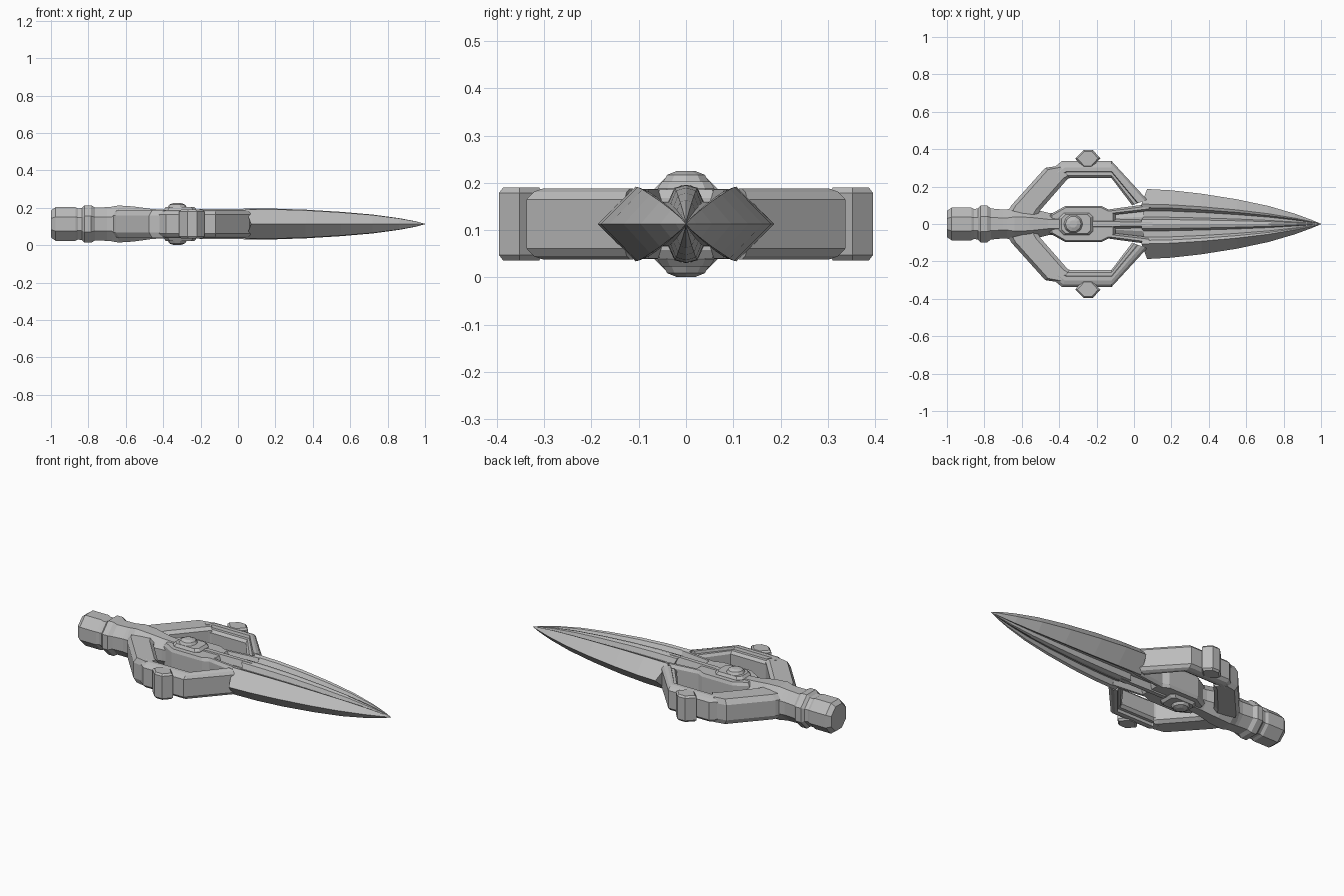
import bpy, bmesh, math

cube = bpy.data.objects.get("Cube")
if cube:
    bpy.data.objects.remove(cube, do_unlink=True)

ZC = 0.113  # height of the symmetry plane
steel = bpy.data.materials.new("grey steel")
steel.use_nodes = True
GREY = (0.5, 0.5, 0.5, 1)
steel.diffuse_color = GREY
steel.node_tree.nodes["Principled BSDF"].inputs["Base Color"].default_value = GREY


def loft(name, rings, mirror=False):
    """Skin a row of closed sections, capping both ends."""
    bm = bmesh.new()
    rows = [[bm.verts.new((x, y, z + ZC)) for x, y, z in ring] for ring in rings]
    n = len(rows[0])
    for a, b in zip(rows, rows[1:]):
        for i in range(n):
            j = (i + 1) % n
            bm.faces.new((a[i], a[j], b[j], b[i]))
    bm.faces.new(rows[0])
    bm.faces.new(rows[-1])
    if mirror:
        copy = bmesh.ops.duplicate(bm, geom=bm.verts[:] + bm.edges[:] + bm.faces[:])
        for v in copy["geom"]:
            if isinstance(v, bmesh.types.BMVert):
                v.co.y = -v.co.y
    bmesh.ops.recalc_face_normals(bm, faces=bm.faces)
    mesh = bpy.data.meshes.new(name)
    bm.to_mesh(mesh)
    bm.free()
    mesh.materials.append(steel)
    obj = bpy.data.objects.new(name, mesh)
    bpy.context.collection.objects.link(obj)
    return obj


def octagon(x, hy, hz, cut=0.42):
    """Eight-sided section across the long axis."""
    c = cut
    return [(x, sy * hy, sz * hz) for sy, sz in
            ((1, c), (c, 1), (-c, 1), (-1, c), (-1, -c), (-c, -1), (c, -1), (1, -c))]


def arm(name, pairs, section):
    """Sweep a section between outer and inner plan outlines, on both sides."""
    full = section + [(t, -h) for t, h in reversed(section)]
    rings = [[(o[0] + (i[0] - o[0]) * t, o[1] + (i[1] - o[1]) * t, h) for t, h in full]
             for o, i in pairs]
    return loft(name, rings, mirror=True)


def prism(name, outline, layers, mirror=False):
    """Stack scaled copies of a plan outline; layers are (scale, z)."""
    cx = sum(p[0] for p in outline) / len(outline)
    cy = sum(p[1] for p in outline) / len(outline)
    return loft(name, [[(cx + (x - cx) * s, cy + (y - cy) * s, z) for x, y in outline]
                       for s, z in layers], mirror)


# Handle with pommel and collar
loft("handle", [octagon(*s) for s in (
    (-1, .07, .072), (-.975, .087, .09), (-.87, .087, .09), (-.855, .08, .083),
    (-.835, .083, .086), (-.82, .098, .1), (-.785, .098, .1), (-.765, .083, .088),
    (-.7, .077, .09), (-.66, .08, .093))])

# Neck running into the hub
loft("neck", [octagon(*s) for s in (
    (-.7, .07, .088), (-.64, .09, .099), (-.56, .085, .094), (-.46, .06, .08),
    (-.38, .055, .076), (-.2, .055, .07))])

# Hub plate, socket and domed rivets
half = [(-.45, .05), (-.37, .095), (-.17, .095), (-.1, .06)]
prism("hub_plate", half + [(x, -y) for x, y in reversed(half)],
      ((.93, -.073), (1, -.055), (1, .055), (.93, .073)))
square = [(-.4, .035), (-.375, .06), (-.24, .06), (-.22, .04)]
prism("hub_socket", square + [(x, -y) for x, y in reversed(square)],
      ((.85, -.09), (1, -.075), (1, .075), (.85, .09)))
circle = [(-.325 + .052 * math.cos(a * math.pi / 5), .052 * math.sin(a * math.pi / 5))
          for a in range(10)]
prism("hub_rivets", circle, ((.4, -.112), (.8, -.104), (1, -.088),
                             (1, .088), (.8, .104), (.4, .112)))

# Side guards: broad rear arms and stepped front arms
arm("rear_guard", (((-.67, .075), (-.52, .04)), ((-.655, .1), (-.5, .075)),
                   ((-.475, .3), (-.36, .235)), ((-.4, .312), (-.345, .25))),
    [(0, .045), (.14, .074), (.85, .074), (1, .058)])
arm("front_guard", (((-.43, .3), (-.37, .235)), ((-.385, .337), (-.345, .245)),
                    ((-.12, .337), (-.12, .245)), ((.07, .13), (-.01, .1))),
    [(0, .052), (.16, .068), (.38, .075), (.6, .075), (.65, .06), (.85, .06), (1, .045)])

# Hexagonal knobs on the guards
prism("guard_knob", [(-.315, .35), (-.27, .395), (-.22, .395),
                     (-.18, .352), (-.225, .302), (-.27, .302)],
      ((.82, -.077), (1, -.066), (1, .066), (.82, .077)), mirror=True)


# Blade with ridged wings, twin grooves and a middle rib
def blade_section(x, w, h, back=0):
    top = [(1, 0), (.57, 1), (.47, .92), (.38, .6), (.2, .6), (.13, .97), (0, 1.05)]
    top = top + [(-y, z) for y, z in reversed(top[:-1])]
    ring = top + [(y, -z) for y, z in reversed(top[1:-1])]
    return [(x - back * abs(z), y * w, z * h) for y, z in ring]


loft("blade", [blade_section(*s) for s in (
    (.07, .187, .079, .03), (.2, .18, .078), (.36, .162, .073), (.55, .132, .062),
    (.72, .096, .048), (.86, .055, .03), (.95, .022, .014), (1, .001, .001))])

# Rails and rib carrying the blade back to the hub
arm("blade_rail", (((-.22, .066), (-.22, .04)), ((-.1, .083), (-.1, .05)),
                   ((.08, .107), (.08, .07))),
    [(0, .055), (.3, .073), (.7, .073), (1, .045)])
loft("middle_rib", [octagon(*s) for s in (
    (-.23, .035, .074), (-.2, .032, .08), (.1, .024, .082))])
loft("blade_tang", [octagon(*s) for s in ((-.2, .06, .045), (.1, .1, .045))])
